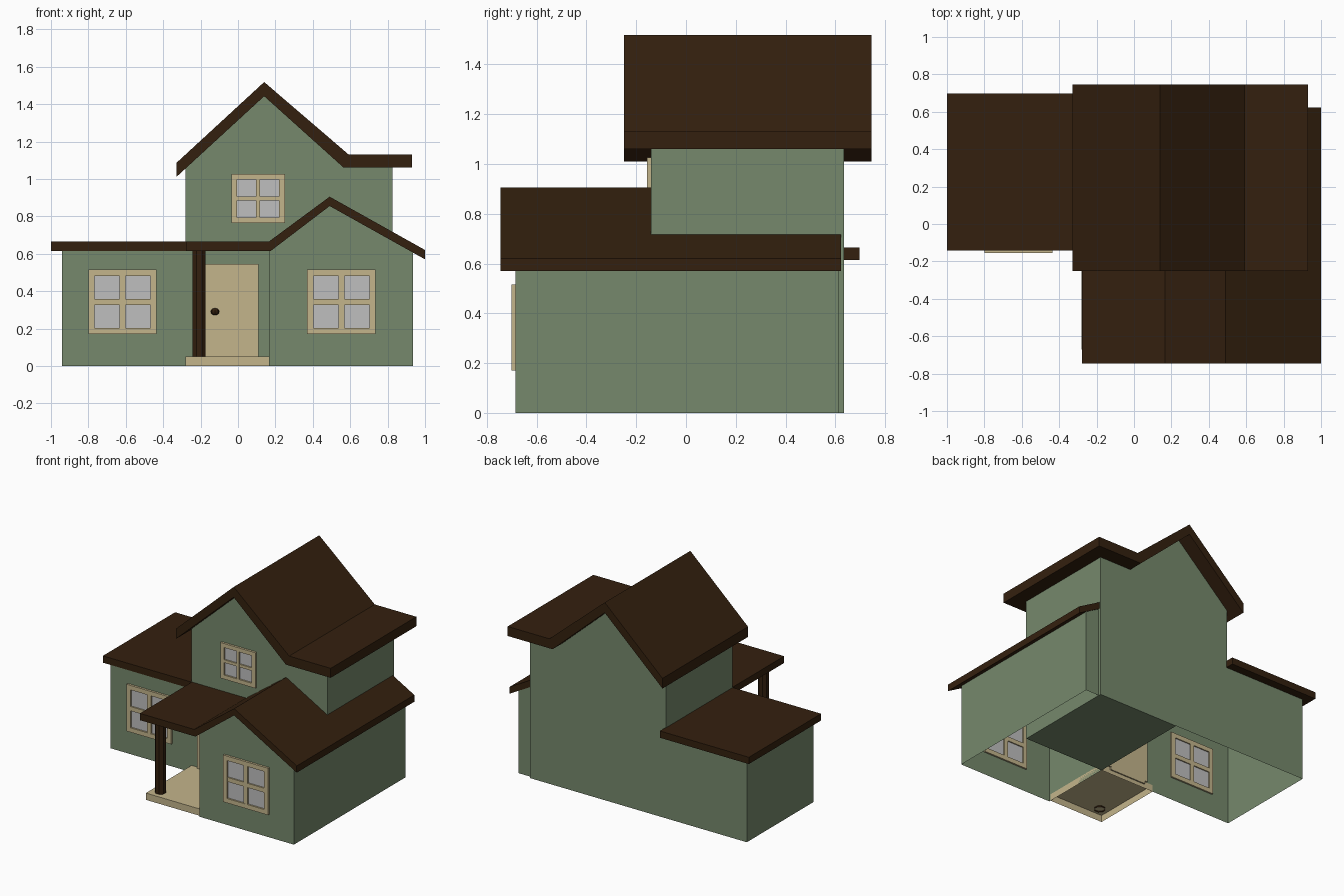
import bpy, bmesh, math
from mathutils import Matrix

if "Cube" in bpy.data.objects:
    bpy.data.objects.remove(bpy.data.objects["Cube"])


def material(name, rgb):
    m = bpy.data.materials.new(name)
    m.diffuse_color = (*rgb, 1)
    m.use_nodes = True
    m.node_tree.nodes["Principled BSDF"].inputs["Base Color"].default_value = m.diffuse_color
    return m


GREEN = material("sage_green", (0.18, 0.25, 0.15))
BROWN = material("dark_brown", (0.034, 0.0145, 0.0045))
TAN = material("cream_trim", (0.55, 0.46, 0.26))
GLASS = material("grey_glass", (0.52, 0.52, 0.52))


def finish(name, bm, mat, recalc=True):
    if recalc:
        bmesh.ops.recalc_face_normals(bm, faces=bm.faces)
    me = bpy.data.meshes.new(name)
    bm.to_mesh(me)
    bm.free()
    me.materials.append(mat)
    ob = bpy.data.objects.new(name, me)
    bpy.context.collection.objects.link(ob)
    return ob


def prism(name, pts, y0, y1, mat, skip=()):
    """Extrude an x-z outline along y; skip lists sides (edge index, 'front', 'back') left open."""
    bm = bmesh.new()
    a = [bm.verts.new((x, y0, z)) for x, z in pts]
    b = [bm.verts.new((x, y1, z)) for x, z in pts]
    n = len(pts)
    faces = {i: (a[i], b[i], b[(i + 1) % n], a[(i + 1) % n]) for i in range(n)}
    faces["front"], faces["back"] = a[::-1], b
    made = {k: bm.faces.new(v) for k, v in faces.items()}
    bmesh.ops.recalc_face_normals(bm, faces=bm.faces)
    # open sides are removed after the normals are settled on the closed solid
    bmesh.ops.delete(bm, geom=[made[k] for k in skip], context="FACES")
    return finish(name, bm, mat, recalc=False)


def add_box(bm, x0, x1, y0, y1, z0, z1):
    m = Matrix.Translation(((x0 + x1) / 2, (y0 + y1) / 2, (z0 + z1) / 2))
    bmesh.ops.create_cube(bm, size=1, matrix=m @ Matrix.Diagonal((x1 - x0, y1 - y0, z1 - z0, 1)))


def box(name, *dims, mat):
    bm = bmesh.new()
    add_box(bm, *dims)
    return finish(name, bm, mat)


def window(name, x0, x1, z0, z1, wall, rim, bar):
    """Frame with a cross bar standing proud of the wall, glass set back inside it."""
    bm = bmesh.new()
    f, k = wall - 0.016, wall + 0.012
    xm, zm = (x0 + x1) / 2, (z0 + z1) / 2
    for s in ((x0, x0 + rim), (x1 - rim, x1)):
        add_box(bm, *s, f, k, z0, z1)
    for s in ((z0, z0 + rim), (z1 - rim, z1)):
        add_box(bm, x0 + rim, x1 - rim, f, k, *s)
    add_box(bm, xm - bar / 2, xm + bar / 2, f + .001, k, z0 + rim, z1 - rim)
    add_box(bm, x0 + rim, x1 - rim, f + .002, k, zm - bar / 2, zm + bar / 2)
    finish(name + "_frame", bm, TAN)
    box(name + "_glass", x0 + rim / 2, x1 - rim / 2, wall - .004, wall + .004,
        z0 + rim / 2, z1 - rim / 2, mat=GLASS)


# Walls: tall gabled block with the low left wing, open underneath
prism("main_walls",
      [(-.94, 0), (-.94, .63), (-.28, .63), (-.28, 1.07), (.14, 1.455),
       (.567, 1.075), (.825, 1.075), (.825, 0)], -.14, .635, GREEN, skip=(7,))
box("main_floor", .165, .824, -.139, .634, 0, .005, mat=GREEN)

# Walls: front right wing and the narrow strip beside the main block
prism("front_wing_walls",
      [(.165, 0), (.165, .625), (.49, .87), (.935, .618), (.935, 0)],
      -.685, -.14, GREEN, skip=(4, "back"))
prism("side_strip_walls",
      [(.825, 0), (.825, .68), (.935, .618), (.935, 0)],
      -.14, .615, GREEN, skip=(3, 0, "front"))

# Roofs
prism("upper_roof",
      [(-.33, 1.01), (-.33, 1.085), (.14, 1.518), (.592, 1.13), (.93, 1.13),
       (.93, 1.06), (.565, 1.06), (.14, 1.442)], -.25, .745, BROWN)
box("left_roof", -1, -.275, -.143, .697, .615, .665, mat=BROWN)
prism("porch_roof",
      [(-.277, .615), (-.277, .665), (.165, .665), (.49, .905), (1, .62),
       (1, .57), (.49, .855), (.175, .615)], -.745, -.135, BROWN)
prism("side_roof", [(.815, .673), (.815, .723), (1, .62), (1, .57)],
      -.136, .622, BROWN)

# Porch slab (hollow underneath) and post
prism("porch_slab", [(-.28, 0), (-.28, .05), (.165, .05), (.165, 0)],
      -.672, -.14, TAN, skip=(3,))
bm = bmesh.new()
bmesh.ops.create_cone(bm, cap_ends=False, segments=8, radius1=.038, radius2=.038, depth=.585,
                      matrix=Matrix.Translation((-.208, -.605, .3325)) @ Matrix.Rotation(math.pi / 8, 4, "Z"))
finish("porch_post", bm, BROWN)

# Door: frame, panel and knob
bm = bmesh.new()
add_box(bm, -.225, -.205, -.157, -.128, .05, .545)
add_box(bm, .09, .11, -.157, -.128, .05, .545)
add_box(bm, -.205, .09, -.157, -.128, .525, .545)
finish("door_frame", bm, TAN)
box("door_panel", -.206, .091, -.149, -.131, .03, .526, mat=TAN)
bm = bmesh.new()
bmesh.ops.create_uvsphere(bm, u_segments=8, v_segments=6, radius=1,
                          matrix=Matrix.Translation((-.123, -.162, .29)) @ Matrix.Diagonal((.023, .022, .019, 1)))
finish("door_knob", bm, BROWN)

# Windows
window("left_window", -.80, -.435, .17, .515, -.14, .033, .032)
window("right_window", .37, .735, .17, .515, -.685, .033, .032)
window("upper_window", -.035, .25, .765, 1.027, -.14, .03, .022)
